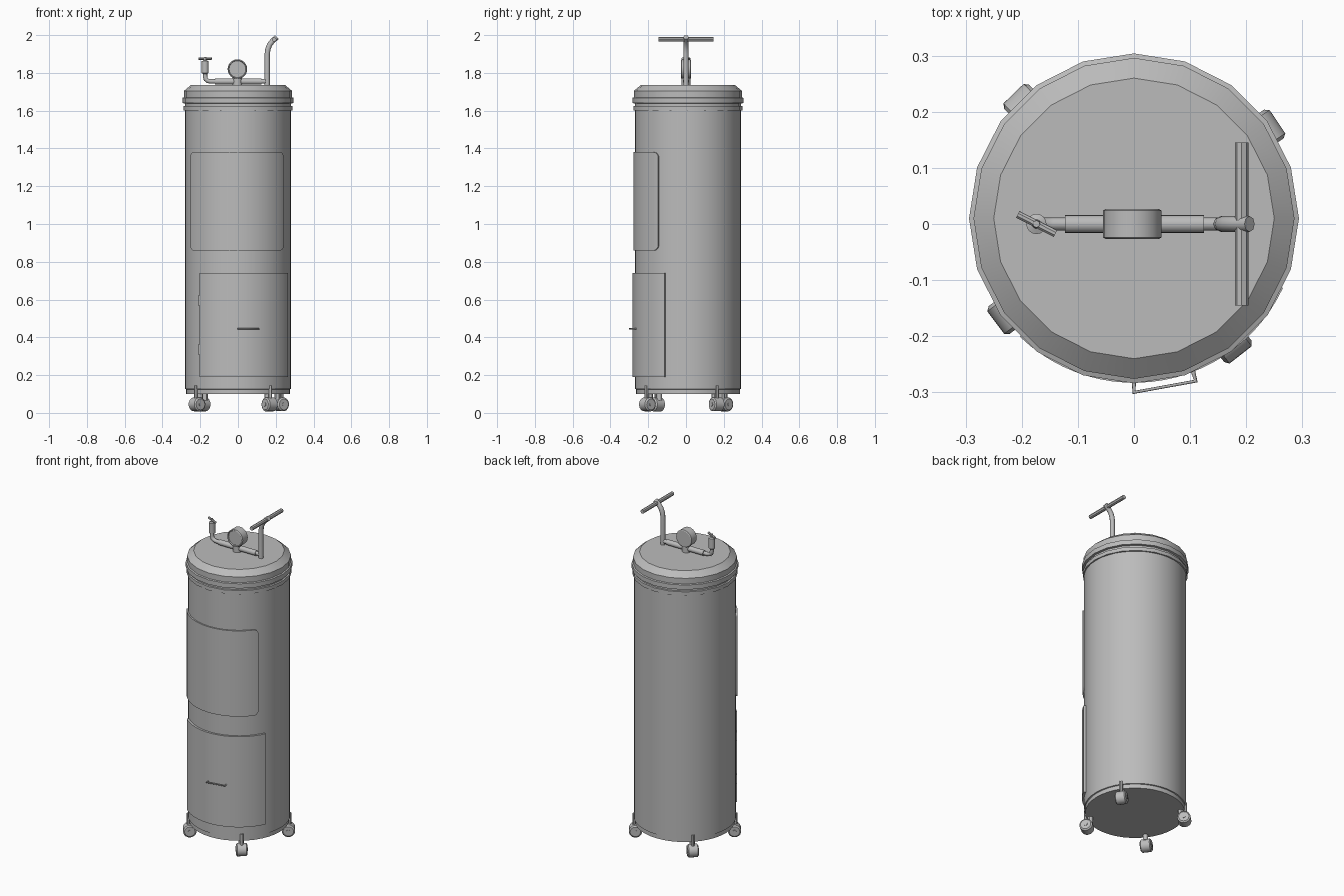
import bpy, bmesh
from math import sin, cos, pi, radians, sqrt
from mathutils import Vector

cube = bpy.data.objects.get("Cube")
if cube:
    bpy.data.objects.remove(cube, do_unlink=True)

AXIS_Y = 0.01   # the tank axis sits slightly behind the origin

metal = bpy.data.materials.new("plain grey")
metal.use_nodes = True
GREY = (0.5, 0.5, 0.5, 1)
metal.diffuse_color = GREY
metal.node_tree.nodes["Principled BSDF"].inputs["Base Color"].default_value = GREY


def finish(name, bm):
    """Turn a bmesh into a smooth object with sharp edges kept."""
    bmesh.ops.recalc_face_normals(bm, faces=bm.faces[:])
    mesh = bpy.data.meshes.new(name)
    bm.to_mesh(mesh)
    bm.free()
    for poly in mesh.polygons:
        poly.use_smooth = True
    mesh.set_sharp_from_angle(angle=radians(30))
    mesh.materials.append(metal)
    obj = bpy.data.objects.new(name, mesh)
    bpy.context.collection.objects.link(obj)
    return obj


def lathe(name, profile, sides, centre=(0, AXIS_Y, 0), axis=(0, 0, 1)):
    """Closed solid of revolution from (radius, height) pairs."""
    bm = bmesh.new()
    turn = Vector((0, 0, 1)).rotation_difference(Vector(axis))
    rings = []
    for r, h in profile:
        ring = []
        for i in range(sides):
            a = 2 * pi * i / sides
            ring.append(bm.verts.new(Vector(centre) + turn @ Vector((r * cos(a), r * sin(a), h))))
        rings.append(ring)
    for low, high in zip(rings, rings[1:]):
        for i in range(sides):
            j = (i + 1) % sides
            bm.faces.new((low[i], low[j], high[j], high[i]))
    bm.faces.new(rings[0])
    bm.faces.new(rings[-1])
    return finish(name, bm)


def rod(name, start, end, r, sides=12):
    d = Vector(end) - Vector(start)
    return lathe(name, [(r, 0), (r, d.length)], sides, start, d.normalized())


def pipe(name, points, r):
    """Bent tube swept along a path."""
    curve = bpy.data.curves.new(name, "CURVE")
    curve.dimensions = "3D"
    curve.bevel_depth = r
    curve.bevel_resolution = 2
    curve.use_fill_caps = True
    spline = curve.splines.new("POLY")
    spline.points.add(len(points) - 1)
    for p, co in zip(spline.points, points):
        p.co = (*co, 1)
    spline.use_smooth = True
    curve.materials.append(metal)
    obj = bpy.data.objects.new(name, curve)
    bpy.context.collection.objects.link(obj)
    return obj


def curved_panel(name, a0, a1, z0, z1, r_in, r_out, corner=0.0):
    """Plate wrapped on the tank; angles run from the front towards +x."""
    length = radians(a1 - a0) * r_out
    steps = [length * i / 24 for i in range(25)]
    if corner:
        ends = [corner * (1 - cos(pi / 2 * i / 5)) for i in range(6)]
        middle = [s for s in steps if corner < s < length - corner]
        steps = ends + middle + [length - e for e in reversed(ends)]
    bm = bmesh.new()
    columns = []
    for s in steps:
        a = radians(a0) + s / r_out
        gap = max(0, corner - min(s, length - s))
        cut = corner - sqrt(max(0, corner ** 2 - gap ** 2))
        columns.append([bm.verts.new((r * sin(a), AXIS_Y - r * cos(a), z))
                        for r, z in ((r_in, z0 + cut), (r_out, z0 + cut),
                                     (r_out, z1 - cut), (r_in, z1 - cut))])
    for p, q in zip(columns, columns[1:]):
        for i in range(4):
            j = (i + 1) % 4
            bm.faces.new((p[i], p[j], q[j], q[i]))
    bm.faces.new(columns[0])
    bm.faces.new(columns[-1])
    return finish(name, bm)


# Tank body, with a base band
lathe("tank_body", [(0.275, 0.1), (0.275, 0.125), (0.281, 0.127), (0.281, 1.61)], 40)

# Faceted lid with two rims and a chamfered top
lathe("lid", [(0.281, 1.6), (0.289, 1.602), (0.289, 1.624), (0.281, 1.626),
              (0.281, 1.638), (0.294, 1.64), (0.294, 1.668), (0.286, 1.671),
              (0.286, 1.705), (0.25, 1.735)], 20)

# Upper panel and lower door
curved_panel("upper_panel", -61, 57, 0.86, 1.38, 0.275, 0.289, 0.03)
curved_panel("lower_door", -44, 65, 0.19, 0.74, 0.275, 0.293)
for label, z in (("upper", 0.595), ("lower", 0.335)):
    curved_panel(label + "_hinge", -47, -44, z - 0.027, z + 0.027, 0.275, 0.288)

# Door handle: a thin bent strip
pipe("door_handle", [(0, -0.278, 0.445), (0, -0.3, 0.445),
                     (0.11, -0.28, 0.445), (0.105, -0.262, 0.445)], 0.004)

# Casters: wheels rolling outwards, with a hub, fork and stem each
for i, degrees in enumerate((-52, 34, 134, 217), 1):
    a = radians(degrees)
    out = Vector((cos(a), sin(a), 0))
    side = Vector((-sin(a), cos(a), 0))
    centre = Vector((0, AXIS_Y, 0.045)) + out * 0.272
    lathe(f"caster_wheel_{i}", [(0.029, -0.031), (0.037, -0.025), (0.037, 0.025),
                                (0.029, 0.031)], 16, centre, side)
    rod(f"caster_axle_{i}", centre - side * 0.034, centre + side * 0.034, 0.01)
    foot = centre + out * 0.007
    rod(f"caster_stem_{i}", foot, foot + Vector((0, 0, 0.1)), 0.009)
    curve_top = centre + Vector((0, 0, 0.02))
    rod(f"caster_mount_{i}", curve_top - out * 0.02,
        curve_top - out * 0.02 + Vector((0, 0, 0.04)), 0.015)

# Outlet pipe along the lid, with an elbow rising to the valve
pipe("outlet_pipe", [(0.155, 0, 1.755), (-0.145, 0, 1.755), (-0.16, 0, 1.758),
                     (-0.17, 0, 1.766), (-0.174, 0, 1.78), (-0.174, 0, 1.81)], 0.012)
rod("pipe_sleeve", (-0.123, 0, 1.755), (0.125, 0, 1.755), 0.016, 16)
lathe("valve", [(0.012, 1.795), (0.018, 1.8), (0.018, 1.862), (0.008, 1.866),
                (0.006, 1.885)], 16, (-0.174, 0, 0))
rod("valve_lever", (-0.207, 0.017, 1.876), (-0.14, -0.017, 1.876), 0.007, 8)

# Pressure gauge on its stub
rod("gauge_stub", (-0.003, 0, 1.73), (-0.003, 0, 1.78), 0.025, 16)
lathe("gauge", [(0.044, -0.022), (0.047, -0.027), (0.052, -0.024), (0.052, 0.024),
                (0.047, 0.027)], 24, (-0.003, 0, 1.82), (0, 1, 0))

# Push handle: bent post and crossbar
pipe("handle_post", [(0.155, 0, 1.73), (0.155, 0, 1.9), (0.158, 0, 1.925),
                     (0.168, 0, 1.95), (0.184, 0, 1.97), (0.206, 0, 1.989)], 0.014)
rod("handle_crossbar", (0.192, -0.145, 1.977), (0.192, 0.145, 1.977), 0.012, 8)
